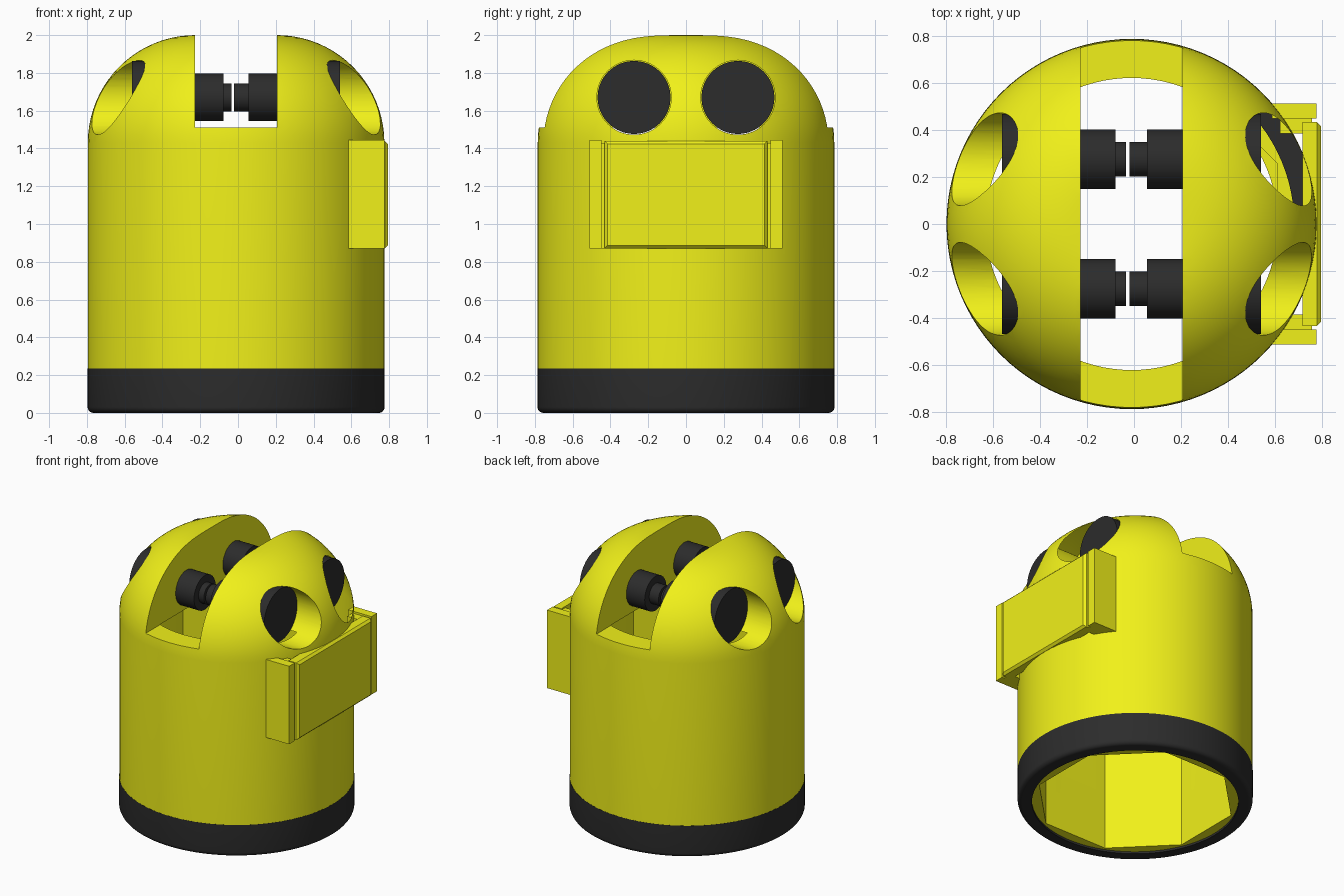
import bpy, bmesh, math
from mathutils import Matrix, Vector

if "Cube" in bpy.data.objects:
    bpy.data.objects.remove(bpy.data.objects["Cube"])

CX = -0.01  # axis of the round body


def material(name, rgb):
    m = bpy.data.materials.new(name)
    m.diffuse_color = (*rgb, 1)
    m.use_nodes = True
    m.node_tree.nodes["Principled BSDF"].inputs["Base Color"].default_value = m.diffuse_color
    return m


YELLOW = material("yellow", (0.88, 0.88, 0.01))
DARK = material("dark", (0.025, 0.025, 0.025))


def finish(bm, name, mat):
    bmesh.ops.remove_doubles(bm, verts=bm.verts, dist=1e-5)
    bmesh.ops.recalc_face_normals(bm, faces=bm.faces)
    me = bpy.data.meshes.new(name)
    bm.to_mesh(me)
    bm.free()
    ob = bpy.data.objects.new(name, me)
    bpy.context.collection.objects.link(ob)
    me.materials.append(mat)
    return ob


def activate(ob):
    bpy.ops.object.select_all(action='DESELECT')
    ob.select_set(True)
    bpy.context.view_layer.objects.active = ob


def smooth(ob):
    activate(ob)
    bpy.ops.object.shade_smooth_by_angle(angle=math.radians(30))


def lathe(name, profile, mat, origin, axis='Z', closed=False, steps=96):
    """Spin (radius, height) points round the axis; X runs outward along x."""
    bm = bmesh.new()
    vs = [bm.verts.new((r, 0, h)) for r, h in profile]
    pairs = list(zip(vs, vs[1:])) + ([(vs[-1], vs[0])] if closed else [])
    es = [bm.edges.new(p) for p in pairs]
    bmesh.ops.spin(bm, geom=vs + es, cent=(0, 0, 0), axis=(0, 0, 1),
                   angle=2 * math.pi, steps=steps)
    if axis == 'X':
        bm.transform(Matrix.Rotation(math.pi / 2, 4, 'Y'))
    elif axis == '-X':
        bm.transform(Matrix.Rotation(-math.pi / 2, 4, 'Y'))
    bm.transform(Matrix.Translation(origin))
    return finish(bm, name, mat)


def rod(r, a, b):
    return [(0, a), (r, a), (r, b), (0, b)]


def box(name, lo, hi, mat, bevel=0):
    bm = bmesh.new()
    lo, hi = Vector(lo), Vector(hi)
    bmesh.ops.create_cube(bm, size=1)
    bm.transform(Matrix.Translation((lo + hi) / 2) @ Matrix.Diagonal((*(hi - lo), 1)))
    if bevel:
        outer = [e for e in bm.edges if all(v.co.x > hi.x - 1e-4 for v in e.verts)]
        bmesh.ops.bevel(bm, geom=outer, offset=bevel, segments=1, affect='EDGES')
    return finish(bm, name, mat)


def cut(ob, cutter):
    cutter.hide_render = True
    mod = ob.modifiers.new("cut", 'BOOLEAN')
    mod.operation = 'DIFFERENCE'
    mod.solver = 'EXACT'
    mod.object = cutter
    activate(ob)
    bpy.ops.object.modifier_apply(modifier=mod.name)
    bpy.data.objects.remove(cutter, do_unlink=True)


# Body: straight wall with a rounded, flat-topped dome
dome = [(0.215 + 0.57 * math.cos(a), 1.43 + 0.57 * math.sin(a))
        for a in (i * math.pi / 40 for i in range(21))]
body = lathe("body", [(0, 0.015), (0.7, 0.015), (0.7, 0.2), (0.785, 0.2)] + dome + [(0, 2)],
             YELLOW, (CX, 0, 0))

# Octagonal cavity, its round upper mouth, and the slot across the dome
octagon = lathe("cavity_cutter", rod(0.62 / math.cos(math.pi / 8), -0.1, 1.47),
                YELLOW, (0, 0, 0), steps=8)
octagon.data.transform(Matrix.Translation((CX, 0, 0)) @ Matrix.Rotation(math.pi / 8, 4, 'Z'))
cut(body, octagon)
cut(body, lathe("mouth_cutter", rod(0.62, 1.4, 1.512), YELLOW, (CX, 0, 0)))
cut(body, box("slot_cutter", (-0.228, -1, 1.51), (0.206, 1, 2.2), YELLOW))

# Eye sockets with dark lenses, and stepped pegs inside the slot
for side, axis, wall in ((1, 'X', 0.206), (-1, '-X', -0.228)):
    label = "right" if side > 0 else "left"
    for y, place in ((-0.275, "front"), (0.275, "back")):
        cut(body, lathe("socket_cutter", rod(0.197, 0.38, 1.2), YELLOW,
                        (CX, y, 1.67), axis, steps=64))
        smooth(lathe(f"{label}_{place}_lens", rod(0.193, 0.37, 0.55), DARK,
                     (CX, y, 1.67), axis, steps=64))
        tip = -0.02 if side > 0 else -0.034
        n, d = abs(wall - tip), 0.15
        peg = [(0, -0.02), (0.126, -0.02), (0.126, d), (0.074, d), (0.074, n), (0, n)]
        smooth(lathe(f"{label}_{place}_peg", peg, DARK, (wall, y, 1.67),
                     '-X' if side > 0 else 'X', steps=48))
smooth(body)

# Dark base ring with rounded lower edge
corner = [(0.755 + 0.031 * math.sin(a), 0.031 - 0.031 * math.cos(a))
          for a in (i * math.pi / 12 for i in range(7))]
smooth(lathe("base_ring", [(0.69, 0.235), (0.69, 0)] + corner + [(0.786, 0.235)],
             DARK, (CX, 0, 0), closed=True))

# Side pack: front plate, two side bars and inner walls
box("pack_plate", (0.715, -0.432, 0.87), (0.793, 0.432, 1.44), YELLOW, bevel=0.016)
for s, place in ((-1, "front"), (1, "back")):
    for name, y0, y1, x0, x1 in (("bar", 0.447, 0.512, 0.585, 0.775),
                                 ("wall", 0.385, 0.432, 0.62, 0.72),
                                 ("rib", 0.43, 0.449, 0.62, 0.755)):
        ys = sorted((s * y0, s * y1))
        box(f"pack_{place}_{name}", (x0, ys[0], 0.87), (x1, ys[1], 1.445 if name == "bar" else 1.43), YELLOW)
